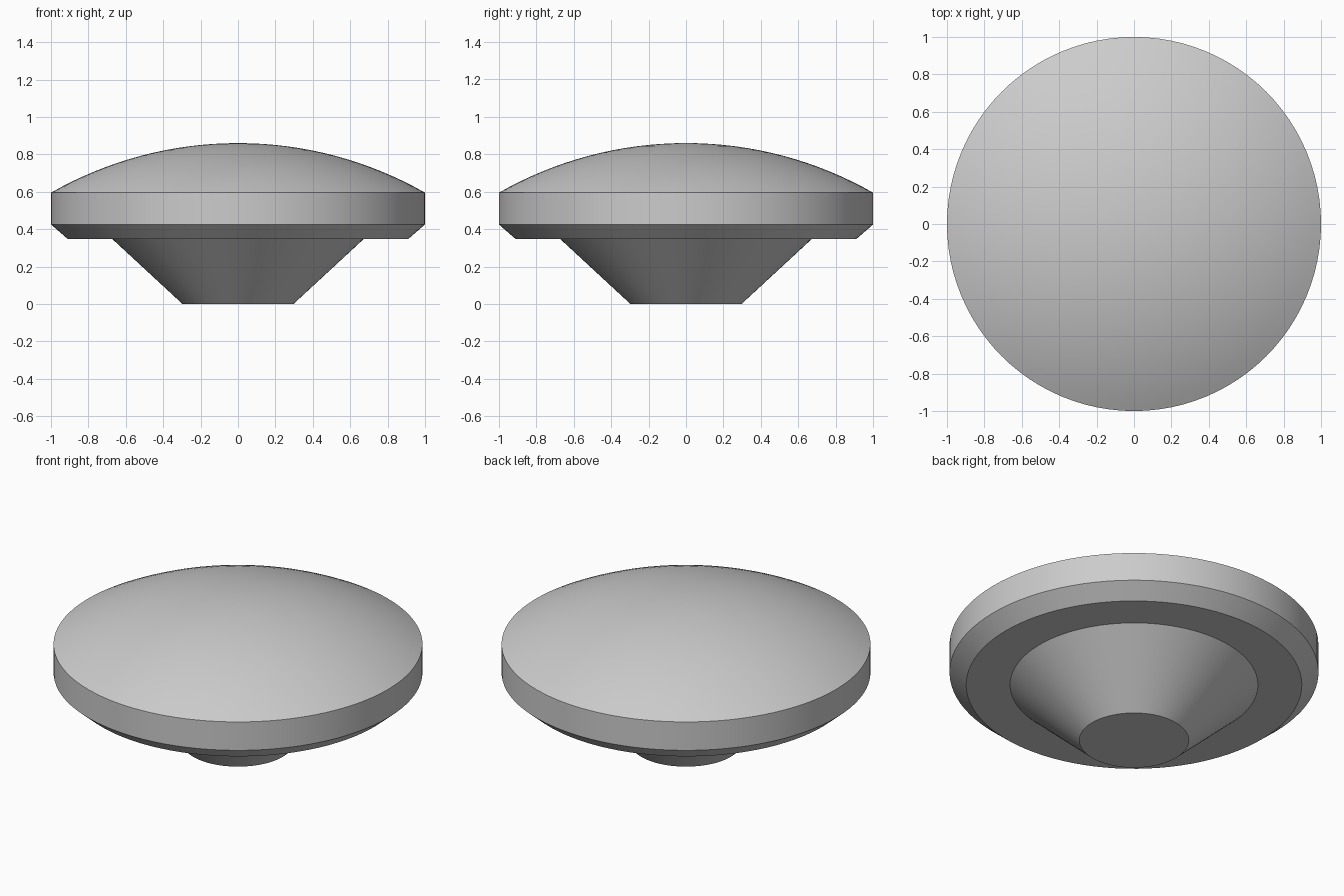
import bpy, bmesh, math

cube = bpy.data.objects.get("Cube")
if cube:
    bpy.data.objects.remove(cube, do_unlink=True)

SEGMENTS = 96

# Single satin grey material
grey = bpy.data.materials.new("light grey")
grey.use_nodes = True
grey.diffuse_color = (0.6, 0.6, 0.6, 1)
grey.node_tree.nodes["Principled BSDF"].inputs["Base Color"].default_value = (0.6, 0.6, 0.6, 1)


def lathe(name, profile):
    """Revolve a radius/height profile about z; the ends close on the axis."""
    bm = bmesh.new()
    verts = [bm.verts.new((r, 0, z)) for r, z in profile]
    edges = [bm.edges.new(pair) for pair in zip(verts, verts[1:])]
    bmesh.ops.spin(bm, geom=verts + edges, cent=(0, 0, 0), axis=(0, 0, 1),
                   angle=math.tau, steps=SEGMENTS, use_merge=True)
    bmesh.ops.remove_doubles(bm, verts=bm.verts, dist=0.0001)
    bmesh.ops.recalc_face_normals(bm, faces=bm.faces)
    mesh = bpy.data.meshes.new(name)
    bm.to_mesh(mesh)
    bm.free()
    mesh.materials.append(grey)
    obj = bpy.data.objects.new(name, mesh)
    bpy.context.collection.objects.link(obj)
    bpy.ops.object.select_all(action='DESELECT')
    obj.select_set(True)
    bpy.context.view_layer.objects.active = obj
    bpy.ops.object.shade_smooth_by_angle(angle=math.radians(30))
    return obj


# Tapered stem, flat underside, chamfer and upright rim
rim_z, top_z = 0.595, 0.86
profile = [(0, 0), (0.297, 0), (0.672, 0.347), (0.91, 0.347), (1, 0.425), (1, rim_z)]

# Shallow spherical dome from the rim up to the axis
rise = top_z - rim_z
radius = (1 + rise ** 2) / (2 * rise)
sweep = math.asin(1 / radius)
RINGS = 16
for i in range(RINGS - 1, -1, -1):
    a = sweep * i / RINGS
    profile.append((radius * math.sin(a), top_z - radius * (1 - math.cos(a))))

lathe("knob_body", profile)
